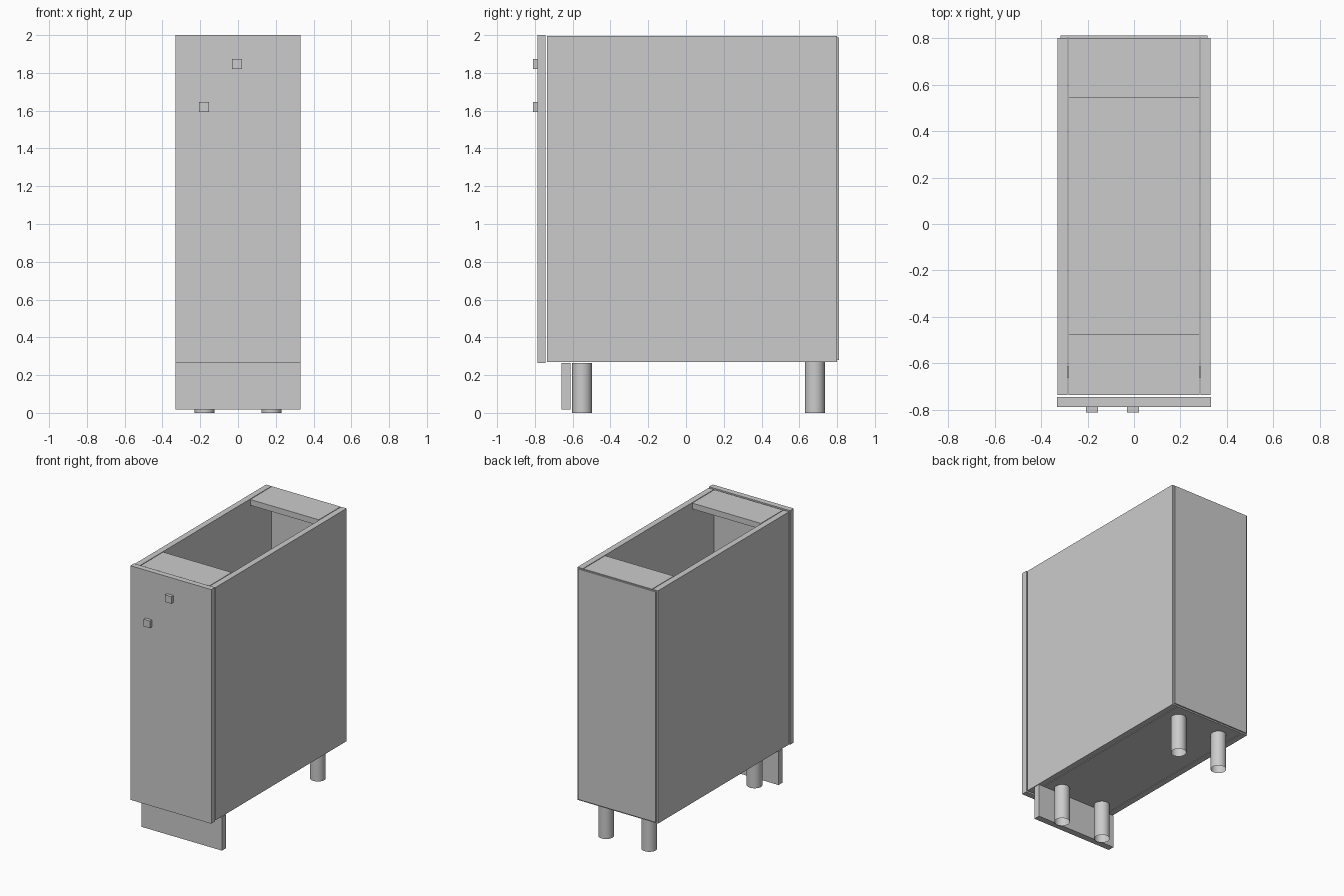
import bpy, bmesh

cube = bpy.data.objects.get("Cube")
if cube:
    bpy.data.objects.remove(cube, do_unlink=True)

grey = bpy.data.materials.new("light_grey")
grey.use_nodes = True
COLOUR = (0.6, 0.6, 0.6, 1)
grey.diffuse_color = COLOUR
grey.node_tree.nodes["Principled BSDF"].inputs["Base Color"].default_value = COLOUR


def add_object(name, bm):
    mesh = bpy.data.meshes.new(name)
    bm.to_mesh(mesh)
    bm.free()
    mesh.materials.append(grey)
    obj = bpy.data.objects.new(name, mesh)
    bpy.context.collection.objects.link(obj)
    return obj


def panel(name, x, y, z):
    """Box given by its (min, max) range on each axis."""
    bm = bmesh.new()
    bmesh.ops.create_cube(bm, size=1)
    for v in bm.verts:
        v.co = [r[0] if c < 0 else r[1] for c, r in zip(v.co, (x, y, z))]
    return add_object(name, bm)


def leg(name, x, y, height, radius=0.053):
    """Round tube leg, open at both ends."""
    bm = bmesh.new()
    bmesh.ops.create_cone(bm, cap_ends=False, segments=32, radius1=radius,
                          radius2=radius, depth=height)
    bmesh.ops.translate(bm, verts=bm.verts, vec=(x, y, height / 2))
    for f in bm.faces:
        f.smooth = True
    return add_object(name, bm)


# Carcass
HALF, INNER = 0.33, 0.286
FRONT, BACK = -0.735, 0.80
BASE, TOP, THICK = 0.27, 1.995, 0.043
RAIL = (-INNER + 0.005, INNER - 0.005)

panel("left_side", (INNER, HALF), (FRONT, BACK), (BASE, TOP))
panel("right_side", (-HALF, -INNER), (FRONT, BACK), (BASE, TOP))
panel("bottom_panel", RAIL, (FRONT, BACK), (BASE, BASE + THICK))
panel("front_top_rail", RAIL, (FRONT, -0.475), (TOP - THICK, TOP))
panel("back_top_rail", RAIL, (0.545, BACK), (TOP - THICK, TOP))
panel("back_panel", (-0.317, 0.317), (BACK, 0.81), (0.28, 1.988))

# Door with two square knobs
panel("door", (-0.332, 0.332), (-0.787, -0.744), (0.265, 2.0))
for name, x, z in (("upper_knob", -0.005, 1.847), ("lower_knob", -0.18, 1.62)):
    panel(name, (x - 0.026, x + 0.026), (-0.811, -0.787), (z - 0.026, z + 0.026))

# Plinth and legs
panel("plinth", (-HALF, HALF), (-0.66, -0.612), (0.017, 0.265))
for side, x in (("left", 0.177), ("right", -0.177)):
    leg(side + "_front_leg", x, -0.55, 0.264)
    leg(side + "_back_leg", x, 0.682, BASE)
